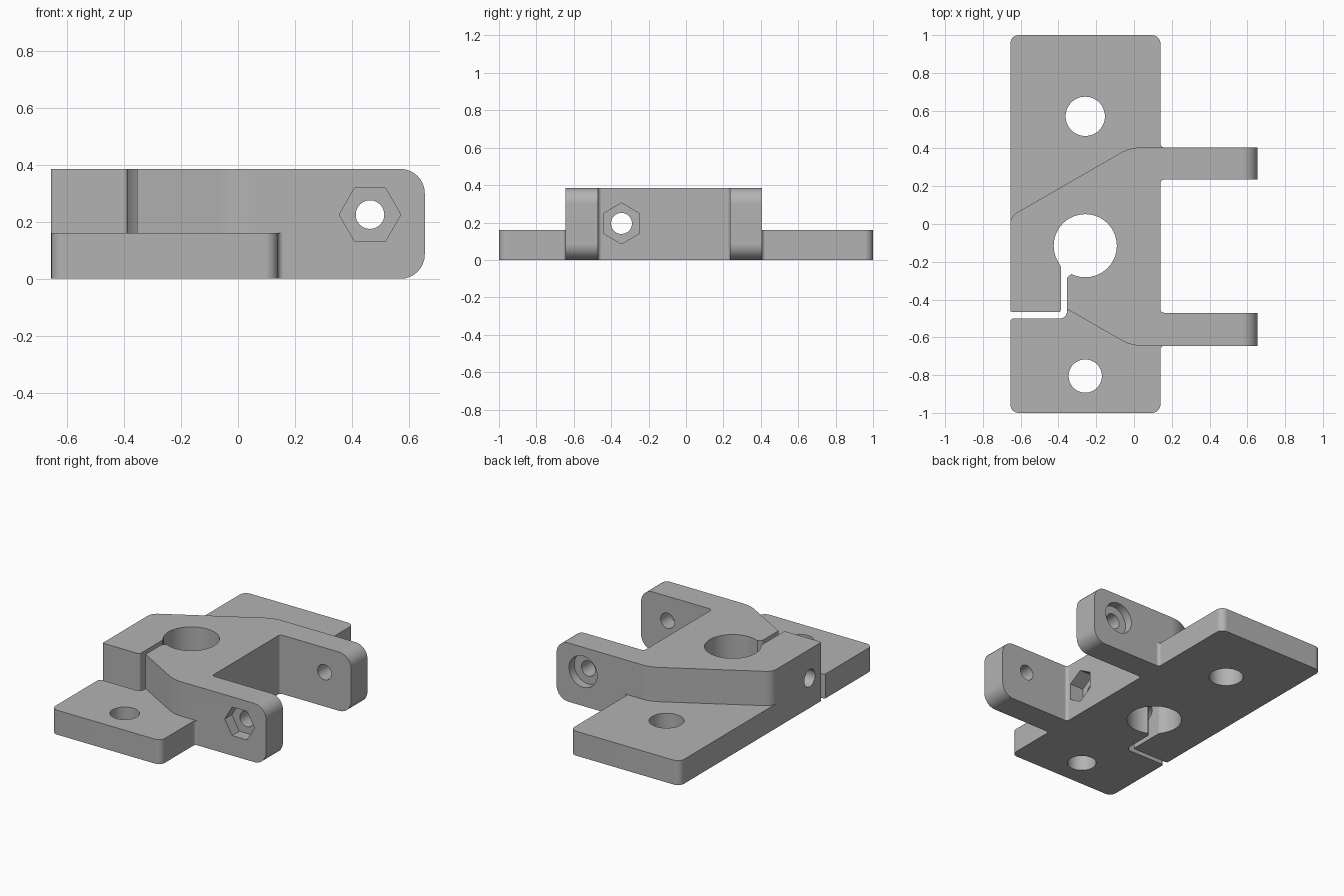
import bpy
import bmesh
from math import cos, sin, pi, radians
from mathutils import Vector

cube = bpy.data.objects.get("Cube")
if cube:
    bpy.data.objects.remove(cube, do_unlink=True)

grey = bpy.data.materials.new("plain_grey")
grey.use_nodes = True
colour = (0.45, 0.45, 0.45, 1)
grey.diffuse_color = colour
grey.node_tree.nodes["Principled BSDF"].inputs["Base Color"].default_value = colour

TOP, DECK, END = 0.385, 0.16, 0.655
BOLT_X, BOLT_Z = 0.463, 0.225      # hinge bolt through both arms
CLAMP_Y, CLAMP_Z = -0.345, 0.195   # clamp bolt across the slot


def rounded(points, steps=8):
    """Outline from (x, y, radius) corners, each replaced by a tangent arc."""
    out = []
    for i, (x, y, r) in enumerate(points):
        p = Vector((x, y))
        if not r:
            out.append(p)
            continue
        a = (Vector(points[i - 1][:2]) - p).normalized()
        b = (Vector(points[(i + 1) % len(points)][:2]) - p).normalized()
        half = a.angle(b) / 2
        centre = p + (a + b).normalized() * (r / sin(half))
        start = p + a * (r * cos(half) / sin(half)) - centre
        end = p + b * (r * cos(half) / sin(half)) - centre
        sweep = pi - 2 * half
        for k in range(steps + 1):
            t = k / steps
            out.append(centre + (start * sin((1 - t) * sweep) + end * sin(t * sweep)) / sin(sweep))
    return out


def circle(u, v, r, n=48, turn=0):
    return [Vector((u + r * cos(2 * pi * i / n + turn), v + r * sin(2 * pi * i / n + turn)))
            for i in range(n)]


def prism(name, outline, lo, hi, axis="z"):
    """Extrude a 2D outline along an axis; the outline uses the other two axes."""
    place = {"z": lambda p, w: (p.x, p.y, w),
             "y": lambda p, w: (p.x, w, p.y),
             "x": lambda p, w: (w, p.x, p.y)}[axis]
    bm = bmesh.new()
    face = bm.faces.new([bm.verts.new(place(p, lo)) for p in outline])
    moved = bmesh.ops.extrude_face_region(bm, geom=[face])["geom"]
    shift = Vector(place(Vector((0, 0)), hi - lo))
    bmesh.ops.translate(bm, vec=shift, verts=[g for g in moved if isinstance(g, bmesh.types.BMVert)])
    bmesh.ops.recalc_face_normals(bm, faces=bm.faces)
    mesh = bpy.data.meshes.new(name)
    bm.to_mesh(mesh)
    bm.free()
    mesh.materials.append(grey)
    obj = bpy.data.objects.new(name, mesh)
    bpy.context.collection.objects.link(obj)
    return obj


def combine(body, tool, operation):
    """Apply a boolean and discard the tool."""
    tool.hide_render = True
    bpy.context.view_layer.objects.active = body
    mod = body.modifiers.new(operation.lower(), "BOOLEAN")
    mod.operation, mod.solver, mod.object = operation, "EXACT", tool
    bpy.ops.object.modifier_apply(modifier=mod.name)
    bpy.data.objects.remove(tool, do_unlink=True)


# Clamp block with two arms, tall part
block = prism("clamp_bracket", rounded([
    (-0.655, 0.04, 0.07), (-0.655, -0.48, 0), (-0.37, -0.48, 0), (-0.37, -0.441, 0),
    (-0.016, -0.645, 0.22), (0.8, -0.645, 0), (0.8, -0.47, 0), (0.14, -0.47, 0.02),
    (0.14, 0.235, 0.02), (0.8, 0.235, 0), (0.8, 0.405, 0), (-0.022, 0.405, 0.22)]), -0.1, 0.5)

# Rounded arm ends
combine(block, prism("arm_end_shape", rounded([
    (-1, 0, 0), (END, 0, 0.085), (END, TOP, 0.085), (-1, TOP, 0)]), -1.2, 1.2, "y"), "INTERSECT")

# Mounting plate, with short stubs that fillet into the arms
combine(block, prism("mounting_plate", rounded([
    (-0.655, -1, 0.045), (0.14, -1, 0.045), (0.14, -0.645, 0.02), (0.3, -0.645, 0),
    (0.3, -0.47, 0), (0.14, -0.47, 0.02), (0.14, 0.235, 0.02), (0.3, 0.235, 0),
    (0.3, 0.405, 0), (0.14, 0.405, 0.02), (0.14, 1, 0.045), (-0.655, 1, 0.045)]), 0, DECK), "UNION")

# Holes, clamp slot, bolt bores and recesses
cutters = [
    prism("rod_bore", circle(-0.258, -0.115, 0.167, 64), -0.2, 0.6),
    prism("back_mount_hole", circle(-0.258, 0.57, 0.104), -0.2, 0.6),
    prism("front_mount_hole", circle(-0.258, -0.805, 0.088), -0.2, 0.6),
    prism("clamp_slot", rounded([
        (-0.7, -0.54, 0), (-0.64, -0.5, 0.015), (-0.355, -0.5, 0.035), (-0.355, -0.285, 0.02),
        (-0.33, -0.262, 0), (-0.3, -0.2, 0), (-0.402, -0.2, 0), (-0.387, -0.225, 0.02),
        (-0.387, -0.467, 0.012), (-0.645, -0.467, 0.015), (-0.7, -0.43, 0)], 5), -0.2, 0.6),
    prism("hinge_bolt_bore", circle(BOLT_X, BOLT_Z, 0.05), -0.8, 0.8, "y"),
    prism("hinge_nut_recess", circle(BOLT_X, BOLT_Z, 0.108, 6), -0.8, -0.57, "y"),
    prism("hinge_head_recess", circle(BOLT_X, BOLT_Z, 0.102), 0.35, 0.8, "y"),
    prism("clamp_bolt_bore", circle(CLAMP_Y, CLAMP_Z, 0.056), -0.8, 0.3, "x"),
    prism("clamp_nut_recess", circle(CLAMP_Y, CLAMP_Z, 0.109, 6, pi / 2), 0.04, 0.3, "x"),
]
for cutter in cutters:
    combine(block, cutter, "DIFFERENCE")

# Smooth curved walls, keep machined edges sharp
bpy.ops.object.select_all(action="DESELECT")
block.select_set(True)
bpy.context.view_layer.objects.active = block
bpy.ops.object.shade_smooth_by_angle(angle=radians(25))
weighted = block.modifiers.new("even_shading", "WEIGHTED_NORMAL")
weighted.keep_sharp = True
